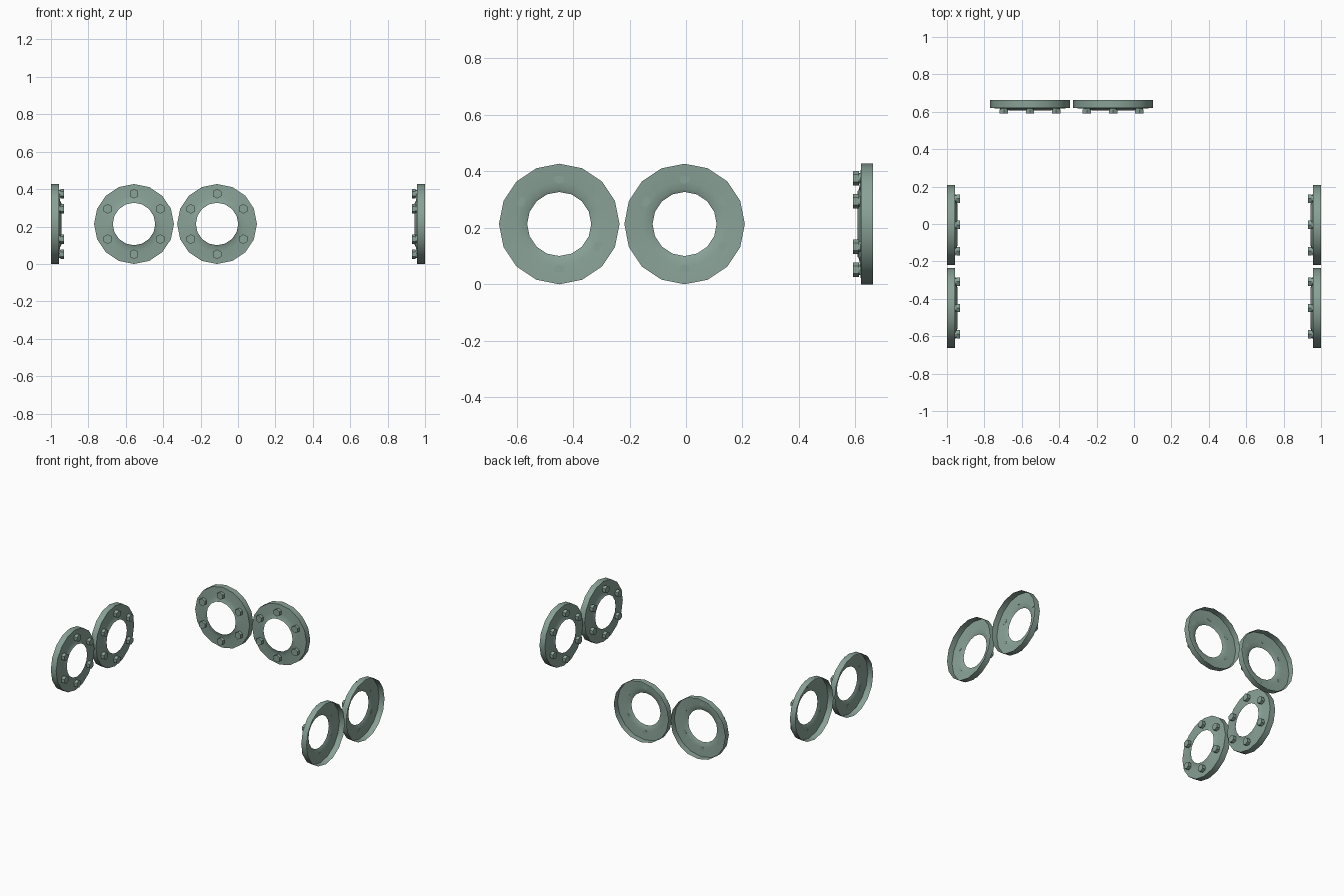
import bpy
import bmesh
from math import cos, sin, pi, radians
from mathutils import Matrix, Vector

cube = bpy.data.objects.get("Cube")
if cube:
    bpy.data.objects.remove(cube, do_unlink=True)

green = bpy.data.materials.new("grey_green_metal")
green.use_nodes = True
colour = (0.25, 0.36, 0.31, 1)
green.diffuse_color = colour
green.node_tree.nodes["Principled BSDF"].inputs["Base Color"].default_value = colour

RADIUS = 0.2135
SIDES = 16
# Open-backed pressed plate: (radius, depth from the outer face)
SECTION = [(RADIUS, 0), (RADIUS, 0.042), (0.15, 0.045), (0.125, 0.049), (0.1135, 0.055)]


def finish(bm, name, matrix):
    mesh = bpy.data.meshes.new(name)
    bm.to_mesh(mesh)
    bm.free()
    mesh.materials.append(green)
    obj = bpy.data.objects.new(name, mesh)
    bpy.context.collection.objects.link(obj)
    obj.matrix_world = matrix
    bpy.ops.object.select_all(action="DESELECT")
    obj.select_set(True)
    bpy.context.view_layer.objects.active = obj
    bpy.ops.object.shade_smooth_by_angle(angle=radians(30))


def flange(name, matrix):
    # Thin rim and face swept around the local z axis, curling up at the hole
    bm = bmesh.new()
    loops = []
    for i in range(SIDES):
        a = 2 * pi * i / SIDES
        loops.append([bm.verts.new((r * cos(a), r * sin(a), d)) for r, d in SECTION])
    for i in range(SIDES):
        here, after = loops[i], loops[(i + 1) % SIDES]
        for j in range(len(SECTION) - 1):
            bm.faces.new((here[j], after[j], after[j + 1], here[j + 1]))
    finish(bm, name + "_plate", matrix)

    # Six bolts, each a short shank under a hexagonal head
    bm = bmesh.new()
    for i in range(6):
        a = pi / 2 + i * pi / 3
        for radius, low, high, sides in ((0.019, 0.044, 0.052, 12), (0.026, 0.05, 0.071, 6)):
            place = Matrix.Translation((0.162 * cos(a), 0.162 * sin(a), (low + high) / 2))
            bmesh.ops.create_cone(bm, cap_ends=True, segments=sides, radius1=radius,
                                  radius2=radius, depth=high - low, matrix=place)
    finish(bm, name + "_bolts", matrix)


def facing(position, normal):
    # Local z points along the normal, local y stays upright
    z = Vector(normal)
    y = Vector((0, 0, 1))
    x = y.cross(z)
    turn = Matrix((x, y, z)).transposed().to_4x4()
    return Matrix.Translation(position) @ turn


# Side pairs face inwards
for side, sign in (("left", 1), ("right", -1)):
    for place, y in (("front", -0.449), ("rear", -0.005)):
        flange(f"{side}_{place}", facing((sign, y, RADIUS), (-sign, 0, 0)))

# Back pair faces the front
for place, x in (("outer", -0.556), ("inner", -0.112)):
    flange(f"back_{place}", facing((x, 0.662, RADIUS), (0, -1, 0)))
